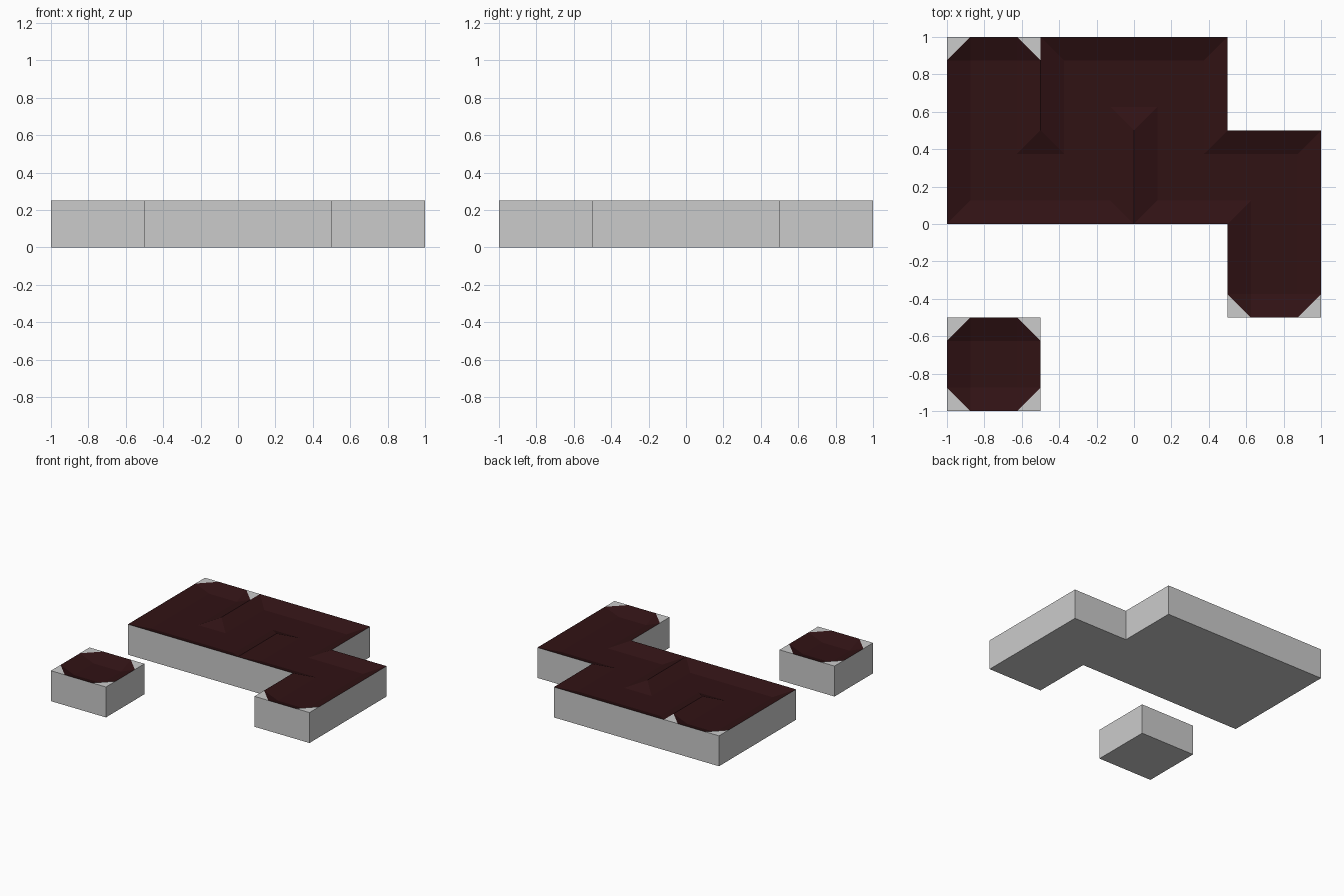
import bpy, bmesh, math
from mathutils import Vector

if "Cube" in bpy.data.objects:
    bpy.data.objects.remove(bpy.data.objects["Cube"])

CELL, RIM, TOP, FLOOR = 0.5, 0.125, 0.25, 0.20
HALF = CELL / 2
DIRS = [(1, 0), (0, 1), (-1, 0), (0, -1)]

# Cell columns and rows (0-3): a winding channel and one isolated pool
WINDING = [(0, 3), (0, 2), (1, 2), (1, 3), (2, 3), (2, 2), (3, 2), (3, 1)]
POOL = [(0, 0)]


def add_face(bm, points, up=None):
    face = bm.faces.new([bm.verts.new(p) for p in points])
    face.normal_update()
    if up is not None and face.normal.dot(Vector(up)) < 0:
        face.normal_flip()


def finish(bm, name, material=None):
    bmesh.ops.remove_doubles(bm, verts=bm.verts[:], dist=0.0005)
    bmesh.ops.dissolve_limit(bm, angle_limit=math.radians(1),
                             verts=bm.verts[:], edges=bm.edges[:])
    mesh = bpy.data.meshes.new(name)
    bm.to_mesh(mesh)
    bm.free()
    obj = bpy.data.objects.new(name, mesh)
    bpy.context.collection.objects.link(obj)
    if material:
        mesh.materials.append(material)


def build(path, name, material):
    block, lining = bmesh.new(), bmesh.new()
    up = (0, 0, 1)
    inner = HALF - RIM
    for i, (c, r) in enumerate(path):
        cx, cy = -1 + CELL * (c + 0.5), -1 + CELL * (r + 0.5)
        links = path[max(i - 1, 0):i] + path[i + 1:i + 2]
        closed = [(c + dx, r + dy) not in links for dx, dy in DIRS]
        dead_end = len(links) < 2

        def pt(d, along, out, z):
            # d is the outward direction, 'along' runs sideways
            return (cx + d[0] * out - d[1] * along,
                    cy + d[1] * out + d[0] * along, z)

        # Bottom of the block and flat floor of the channel
        d0 = DIRS[0]
        for bm, h, z, n in ((block, HALF, 0, (0, 0, -1)), (lining, inner, FLOOR, up)):
            add_face(bm, [pt(d0, -h, -h, z), pt(d0, h, -h, z),
                          pt(d0, h, h, z), pt(d0, -h, h, z)], n)

        for k, d in enumerate(DIRS):
            edge_z = TOP if closed[k] else FLOOR
            next_z = TOP if closed[(k + 1) % 4] else FLOOR
            # Outer wall where no block adjoins
            if (c + d[0], r + d[1]) not in path:
                add_face(block, [pt(d, -HALF, HALF, 0), pt(d, HALF, HALF, 0),
                                 pt(d, HALF, HALF, TOP), pt(d, -HALF, HALF, TOP)],
                         (d[0], d[1], 0))
            # Sloped bank, or level floor towards a linked cell
            add_face(lining, [pt(d, -inner, inner, FLOOR), pt(d, inner, inner, FLOOR),
                              pt(d, inner, HALF, edge_z), pt(d, -inner, HALF, edge_z)], up)
            # Corner: chamfered at dead ends, mitred elsewhere
            tip = pt(d, HALF, HALF, TOP)
            foot = pt(d, inner, inner, FLOOR)
            a = pt(d, inner, HALF, edge_z)
            b = pt(d, HALF, inner, next_z)
            if dead_end and closed[k] and closed[(k + 1) % 4]:
                add_face(block, [tip, a, b], up)
                add_face(lining, [foot, a, b], up)
            else:
                add_face(lining, [tip, a, foot], up)
                add_face(lining, [tip, foot, b], up)
    finish(block, name + "_block")
    finish(lining, name + "_lining", material)


dark_red = bpy.data.materials.new("dark_red")
dark_red.diffuse_color = (0.03, 0.006, 0.007, 1)
dark_red.use_nodes = True
dark_red.node_tree.nodes["Principled BSDF"].inputs["Base Color"].default_value = dark_red.diffuse_color

build(WINDING, "winding_channel", dark_red)
build(POOL, "small_pool", dark_red)
